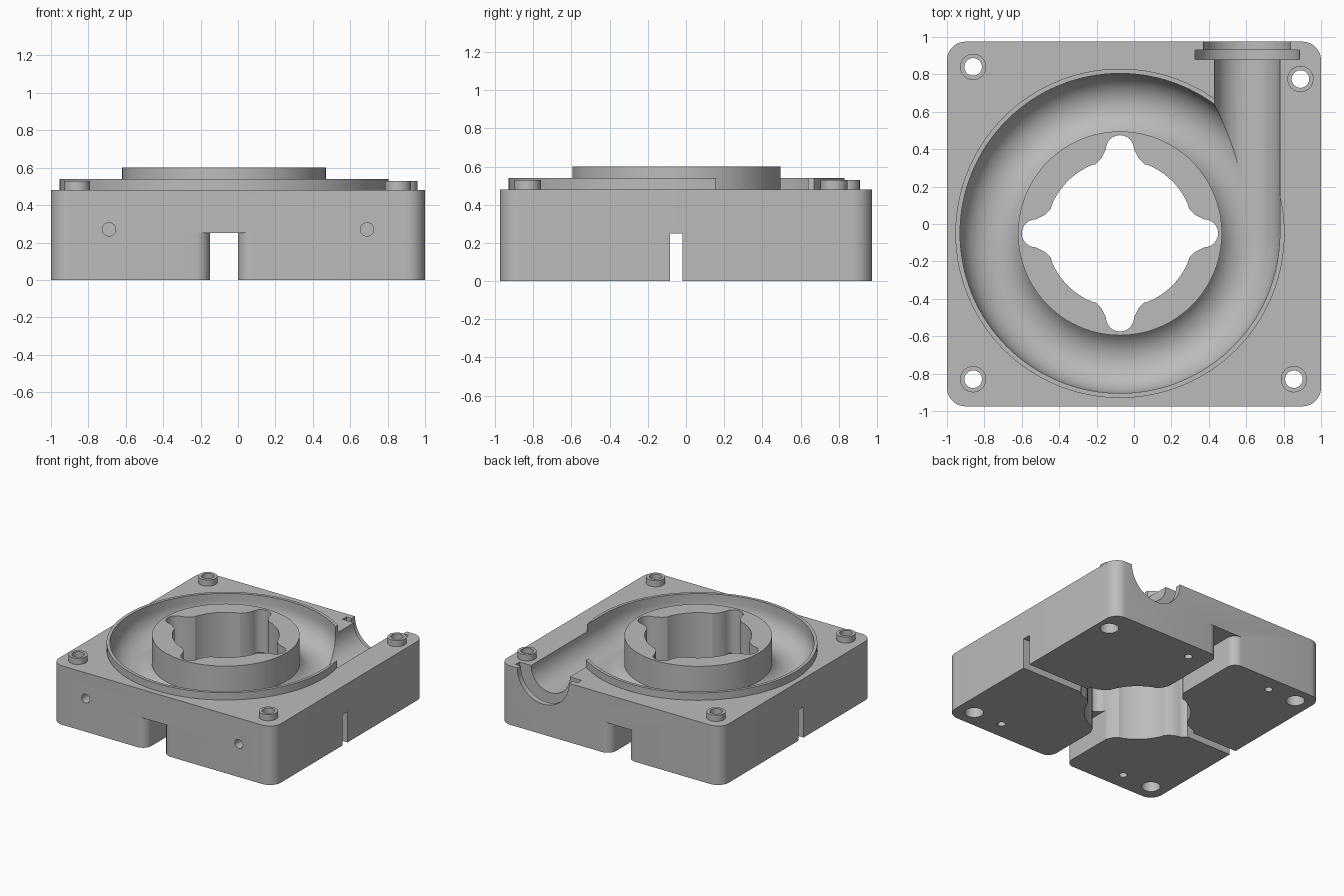
import bpy, bmesh
from math import sin, cos, pi, sqrt, atan2
from mathutils import Vector, Matrix

if "Cube" in bpy.data.objects:
    bpy.data.objects.remove(bpy.data.objects["Cube"], do_unlink=True)

grey = bpy.data.materials.new("light grey")
grey.use_nodes = True
grey.diffuse_color = (0.5, 0.5, 0.5, 1)
grey.node_tree.nodes["Principled BSDF"].inputs["Base Color"].default_value = (0.5, 0.5, 0.5, 1)

HUB = Vector((-0.075, -0.05, 0))   # rotor axis
TOP = 0.48                         # deck height
TUBE = 0.175                       # channel half width
RING = 0.68                        # channel centre radius


def to_object(bm, name):
    bmesh.ops.recalc_face_normals(bm, faces=bm.faces)
    mesh = bpy.data.meshes.new(name)
    bm.to_mesh(mesh)
    bm.free()
    mesh.materials.append(grey)
    ob = bpy.data.objects.new(name, mesh)
    bpy.context.collection.objects.link(ob)
    return ob


def prism(name, points, z0, z1):
    """Extrude a flat outline from z0 to z1."""
    bm = bmesh.new()
    face = bm.faces.new([bm.verts.new((x, y, z0)) for x, y in points])
    top = bmesh.ops.extrude_face_region(bm, geom=[face])["geom"]
    bmesh.ops.translate(bm, vec=(0, 0, z1 - z0),
                        verts=[v for v in top if isinstance(v, bmesh.types.BMVert)])
    return to_object(bm, name)


def arc(x, y, r, a0, a1, n):
    return [(x + r * cos(a0 + (a1 - a0) * i / n), y + r * sin(a0 + (a1 - a0) * i / n))
            for i in range(n + 1)]


def disc(name, x, y, r, z0, z1, n=48):
    return prism(name, arc(x, y, r, 0, 2 * pi, n)[:-1], z0, z1)


def block(name, x0, x1, y0, y1, z0, z1):
    return prism(name, [(x0, y0), (x1, y0), (x1, y1), (x0, y1)], z0, z1)


def lay_along_y(ob, x, y, z):
    """Turn a prism so its extrusion runs along +y and its outline's up is z."""
    ob.data.transform(Matrix.Translation((x, y, z)) @ Matrix(
        ((1, 0, 0, 0), (0, 0, 1, 0), (0, 1, 0, 0), (0, 0, 0, 1))))
    ob.data.flip_normals()
    return ob


def combine(target, tool, operation="DIFFERENCE"):
    mod = target.modifiers.new("combine", "BOOLEAN")
    mod.operation, mod.solver, mod.object = operation, "EXACT", tool
    graph = bpy.context.evaluated_depsgraph_get()
    result = bpy.data.meshes.new_from_object(target.evaluated_get(graph))
    target.modifiers.clear()
    target.data = result
    bpy.data.objects.remove(tool, do_unlink=True)


# Body with rounded corners
W, D, R = 1.0, 0.975, 0.1
outline = []
for i, (sx, sy) in enumerate(((1, 1), (-1, 1), (-1, -1), (1, -1))):
    outline += arc(sx * (W - R), sy * (D - R), R, i * pi / 2, (i + 1) * pi / 2, 10)
housing = prism("pump_housing", outline, 0, TOP)

# Raised lip round the channel
combine(housing, disc("lip", HUB.x, HUB.y, 0.88, 0.4, 0.54, 128), "UNION")

# Ring channel: U section revolved about the hub axis
section = [(-TUBE, 0.3)] + arc(0, 0, TUBE, pi, 2 * pi, 24) + [(TUBE, 0.3)]
bm = bmesh.new()
rows = []
STEPS = 128
for s in range(STEPS):
    a = 2 * pi * s / STEPS
    rows.append([bm.verts.new((HUB.x + (RING + u) * cos(a), HUB.y + (RING + u) * sin(a), TOP + v))
                 for u, v in section])
for s in range(STEPS):
    here, after = rows[s], rows[(s + 1) % STEPS]
    for k in range(len(section)):
        m = (k + 1) % len(section)
        bm.faces.new((here[k], here[m], after[m], after[k]))
combine(housing, to_object(bm, "channel_cutter"))

# Outlet channel, flange groove and collar recess
outlet_x = HUB.x + RING
combine(housing, lay_along_y(prism("outlet_cutter", section, 0, 1.2), outlet_x, HUB.y, TOP))
for radius, y0, y1 in ((0.28, 0.88, 0.93), (0.233, 0.92, 1.1)):
    combine(housing, lay_along_y(disc("flange_cutter", 0, 0, radius, 0, y1 - y0), outlet_x, y0, TOP))

# Central hub
combine(housing, disc("hub", HUB.x, HUB.y, 0.545, 0.2, 0.6, 128), "UNION")

# Hub bore with four flared notches
bore = []
for q in range(4):
    lobe = [(0.37, -0.13), (0.40, -0.10)] + arc(0.45, 0, 0.075, -pi / 2, pi / 2, 12) + [(0.40, 0.10), (0.37, 0.13)]
    start = atan2(0.13, 0.37)
    lobe += arc(0, 0, 0.395, start, pi / 2 - start, 14)[1:-1]
    c, s = round(cos(q * pi / 2)), round(sin(q * pi / 2))
    bore += [(HUB.x + c * x - s * y, HUB.y + s * x + c * y) for x, y in lobe]
combine(housing, prism("bore_cutter", bore, -0.1, 0.8))

# Underside slots: wide one with rounded mouths, narrow one across it
half, mouth = 0.075, 0.075
edge = []
for side in (1, -1):
    x = HUB.x + side * (half + mouth)
    right = arc(x, -D + mouth, mouth, -pi / 2, -pi / 2 - side * pi / 2, 8)
    left = [(px, -py) for px, py in reversed(right)]
    run = [(x, -1.1)] + right + left + [(x, 1.1)]
    edge += run if side == 1 else run[::-1]
combine(housing, prism("wide_slot_cutter", edge, -0.1, 0.25))
combine(housing, block("narrow_slot_cutter", -1.2, 1.2, -0.085, -0.018, -0.1, 0.25))

# Screw bosses, through holes and counterbores
for x, y in ((-0.86, 0.84), (0.89, 0.775), (-0.86, -0.83), (0.855, -0.83)):
    combine(housing, disc("boss", x, y, 0.07, 0.4, 0.53), "UNION")
    combine(housing, disc("screw_cutter", x, y, 0.047, -0.1, 0.7, 32))
    combine(housing, disc("counterbore_cutter", x, y, 0.07, -0.1, 0.2, 32))

# Small blind holes underneath and in the front wall
for x, y in ((0.17, 0.83), (-0.6, 0.84), (0.59, -0.83), (-0.59, -0.83)):
    combine(housing, disc("pin_cutter", x, y, 0.03, -0.1, 0.18, 24))
for side in (-1, 1):
    combine(housing, lay_along_y(disc("front_cutter", 0, 0, 0.036, 0, 0.25, 24), side * 0.69, -1.1, 0.27))

# Smooth curved walls, crisp edges
bpy.ops.object.select_all(action="DESELECT")
housing.select_set(True)
bpy.context.view_layer.objects.active = housing
bpy.ops.object.shade_smooth_by_angle(angle=pi / 7)
